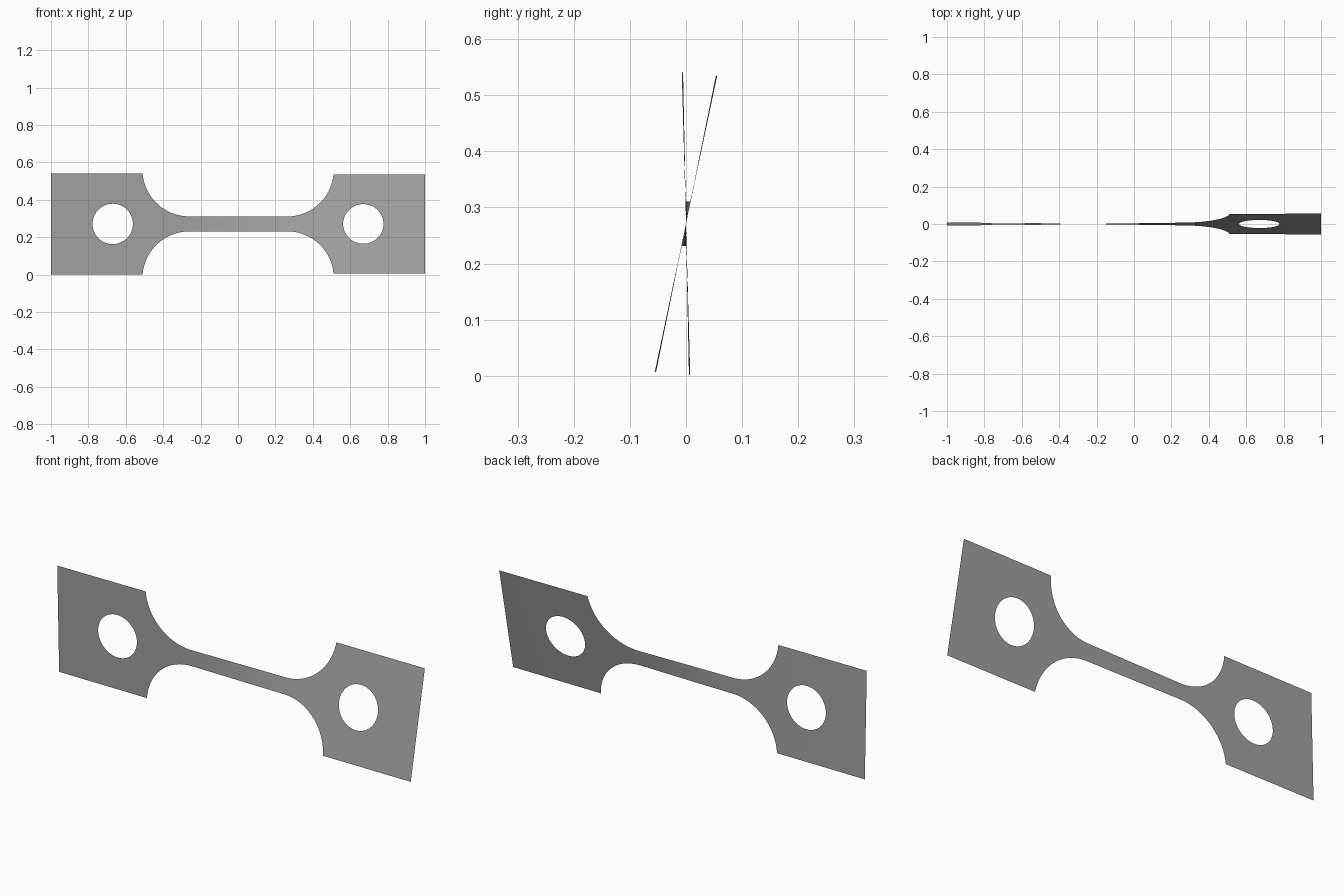
import bpy
import bmesh
from math import sin, cos, pi, sqrt, radians

cube = bpy.data.objects.get("Cube")
if cube:
    bpy.data.objects.remove(cube, do_unlink=True)

TAB_HALF, NECK_HALF, MID_Z = 0.27, 0.04, 0.271
FILLET_X, FILLET_R, TAB_X = 0.26, 0.251, 0.51
HOLE_X, HOLE_R = 0.67, 0.108
ROWS = 6

steel = bpy.data.materials.new("steel_grey")
steel.use_nodes = True
grey = (0.36, 0.36, 0.36, 1)
steel.diffuse_color = grey
steel.node_tree.nodes["Principled BSDF"].inputs["Base Color"].default_value = grey


def outer(x):
    """Half height of the outline: neck, round fillet, then square tab."""
    d = abs(x) - FILLET_X
    if d <= 0:
        return NECK_HALF
    if abs(x) >= TAB_X - 1e-6:
        return TAB_HALF
    return min(TAB_HALF, NECK_HALF + FILLET_R - sqrt(max(0, FILLET_R**2 - d * d)))


def inner(x):
    """Half height of the round hole."""
    return sqrt(max(0, HOLE_R**2 - (abs(x) - HOLE_X)**2))


def twist(x):
    """Twist about the long axis, mostly taken up by the neck."""
    t = min(1, max(0, (x + 0.4) / 0.8))
    return radians(-0.6 + 11.5 * t * t * (3 - 2 * t) + 1.0 * x)


# Column positions along one half, closer together on the curves
half = [0.26 * i / 10 for i in range(10)]
half += [FILLET_X + FILLET_R * sin(pi / 2 * i / 24) for i in range(24)] + [TAB_X]
half += [HOLE_X - HOLE_R * cos(pi * i / 32) for i in range(33)]
half += [0.83, 0.89, 0.95, 1.0]
columns = sorted({round(s * x, 5) for x in half for s in (-1, 1)})

# Upper and lower strips, joined along the middle outside the holes
bm = bmesh.new()
for side in (1, -1):
    grid = []
    for x in columns:
        a, low, high = twist(x), inner(x), outer(x)
        heights = [side * (low + (high - low) * j / ROWS) for j in range(ROWS + 1)]
        grid.append([bm.verts.new((x, h * sin(a), MID_Z + h * cos(a))) for h in heights])
    for left, right in zip(grid, grid[1:]):
        for j in range(ROWS):
            face = [left[j], right[j], right[j + 1], left[j + 1]]
            bm.faces.new(face if side > 0 else face[::-1])
bmesh.ops.remove_doubles(bm, verts=bm.verts, dist=1e-4)

mesh = bpy.data.meshes.new("twisted_plate")
bm.to_mesh(mesh)
bm.free()
mesh.materials.append(steel)
plate = bpy.data.objects.new("twisted_plate", mesh)
bpy.context.collection.objects.link(plate)
bpy.context.view_layer.objects.active = plate
plate.select_set(True)
bpy.ops.object.shade_smooth_by_angle()
